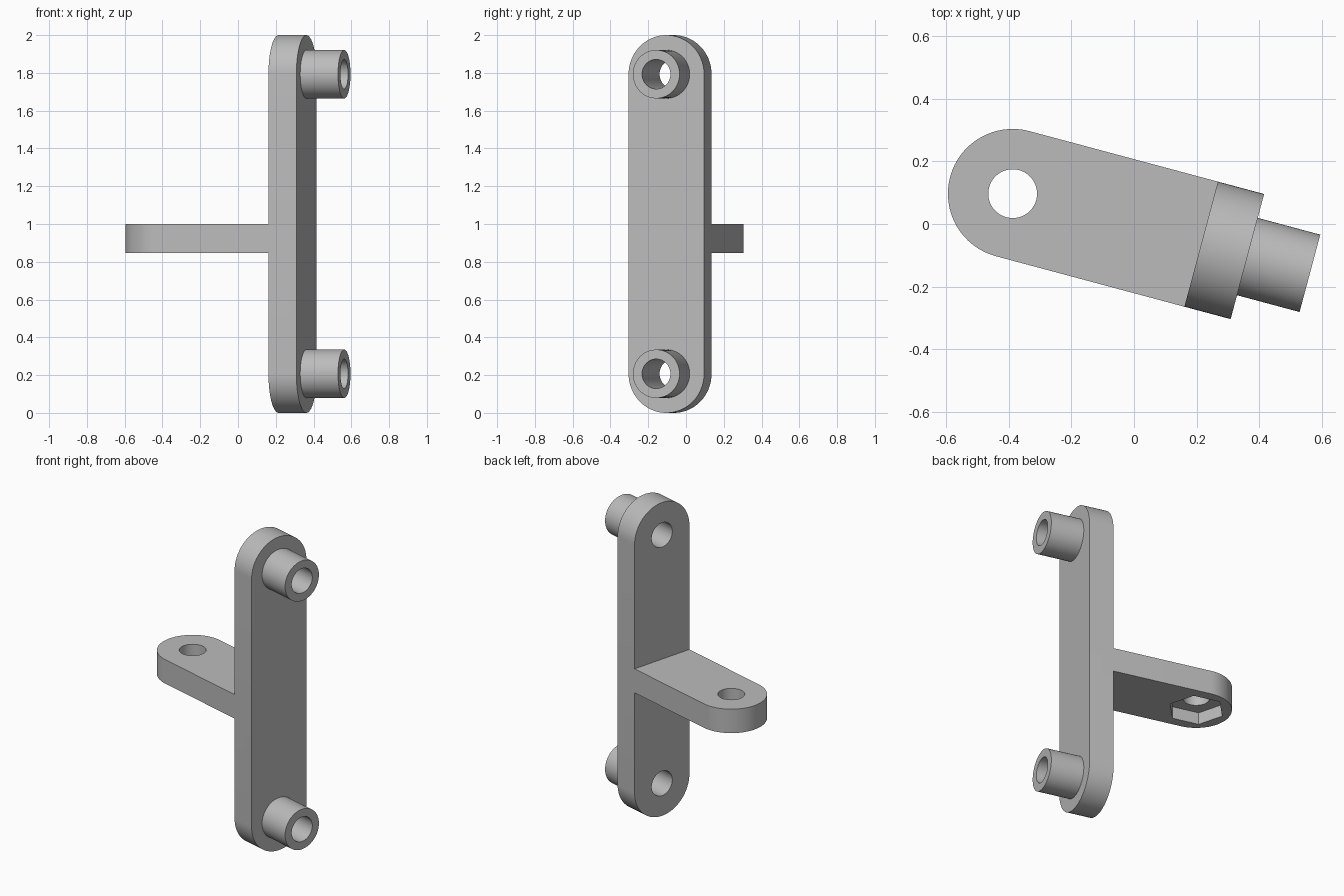
import bpy, bmesh, math
from mathutils import Matrix, Vector

if "Cube" in bpy.data.objects:
    bpy.data.objects.remove(bpy.data.objects["Cube"], do_unlink=True)

R = 0.207            # end radius of both bars
THICK = 0.153        # bar thickness
BACK = 0.624         # back face of the upright, measured along the arm
FRONT = BACK + THICK
TIP = 0.984          # outer end of the bosses
BOSS_R, HOLE_R, HEX_R = 0.128, 0.078, 0.166
ENDS = (R, 2 - R)    # heights of the two bosses
ARM_TOP = 1.0

# Whole bracket is turned about z, with the arm hole as local origin
PLACE = Matrix.Translation((-0.388, 0.097, 0)) @ Matrix.Rotation(math.radians(-15), 4, 'Z')
# Local profile axes (x, y, depth) become (y, z, x)
SIDEWAYS = Matrix(((0, 0, 1, 0), (1, 0, 0, 0), (0, 1, 0, 0), (0, 0, 0, 1)))

grey = bpy.data.materials.new("plain grey")
grey.use_nodes = True
grey.diffuse_color = (0.5, 0.5, 0.5, 1)
grey.node_tree.nodes["Principled BSDF"].inputs["Base Color"].default_value = grey.diffuse_color


def arc(cx, cy, r, start, sweep, n):
    """Points along an arc, angles in degrees."""
    return [(cx + r * math.cos(math.radians(start + sweep * i / n)),
             cy + r * math.sin(math.radians(start + sweep * i / n))) for i in range(n + 1)]


def circle(cx, cy, r, n=64):
    return arc(cx, cy, r, 0, 360, n)[:-1]


def prism(name, profile, low, high, axes=Matrix()):
    """Extrude a closed profile from low to high along its depth axis."""
    bm = bmesh.new()
    base = bm.faces.new([bm.verts.new((x, y, low)) for x, y in profile])
    ext = bmesh.ops.extrude_face_region(bm, geom=[base])
    bmesh.ops.translate(bm, vec=Vector((0, 0, high - low)),
                        verts=[v for v in ext["geom"] if isinstance(v, bmesh.types.BMVert)])
    bmesh.ops.recalc_face_normals(bm, faces=bm.faces)
    bm.transform(PLACE @ axes)
    mesh = bpy.data.meshes.new(name)
    bm.to_mesh(mesh)
    bm.free()
    mesh.materials.append(grey)
    obj = bpy.data.objects.new(name, mesh)
    bpy.context.collection.objects.link(obj)
    return obj


def combine(target, other, operation):
    """Apply a boolean and discard the tool object."""
    mod = target.modifiers.new("join", 'BOOLEAN')
    mod.operation, mod.object, mod.solver = operation, other, 'EXACT'
    bpy.context.view_layer.objects.active = target
    bpy.ops.object.modifier_apply(modifier=mod.name)
    bpy.data.objects.remove(other, do_unlink=True)


# Upright bar with round ends
bracket = prism("bracket", arc(0, ENDS[1], R, 0, 180, 32) + arc(0, ENDS[0], R, 180, 180, 32),
                BACK, FRONT, SIDEWAYS)

# Horizontal arm with a round end
arm_profile = arc(0, 0, R, 90, 180, 32) + [(BACK + 0.07, -R), (BACK + 0.07, R)]
combine(bracket, prism("arm", arm_profile, ARM_TOP - THICK, ARM_TOP), 'UNION')

# Hollow bosses, bored right through the upright
for z in ENDS:
    combine(bracket, prism("boss", circle(0, z, BOSS_R), BACK + 0.07, TIP, SIDEWAYS), 'UNION')
for z in ENDS:
    combine(bracket, prism("bore", circle(0, z, HOLE_R), BACK - 0.1, TIP + 0.1, SIDEWAYS), 'DIFFERENCE')

# Arm hole and the hexagonal nut pocket underneath
combine(bracket, prism("arm_hole", circle(0, 0, HOLE_R), ARM_TOP - 0.3, ARM_TOP + 0.1), 'DIFFERENCE')
combine(bracket, prism("nut_pocket", circle(0, 0, HEX_R, 6), ARM_TOP - 0.3, ARM_TOP - THICK / 2), 'DIFFERENCE')

# Smooth curved walls, sharp rims
bpy.ops.object.select_all(action='DESELECT')
bracket.select_set(True)
bpy.context.view_layer.objects.active = bracket
bpy.ops.object.shade_smooth_by_angle(angle=math.radians(30))
